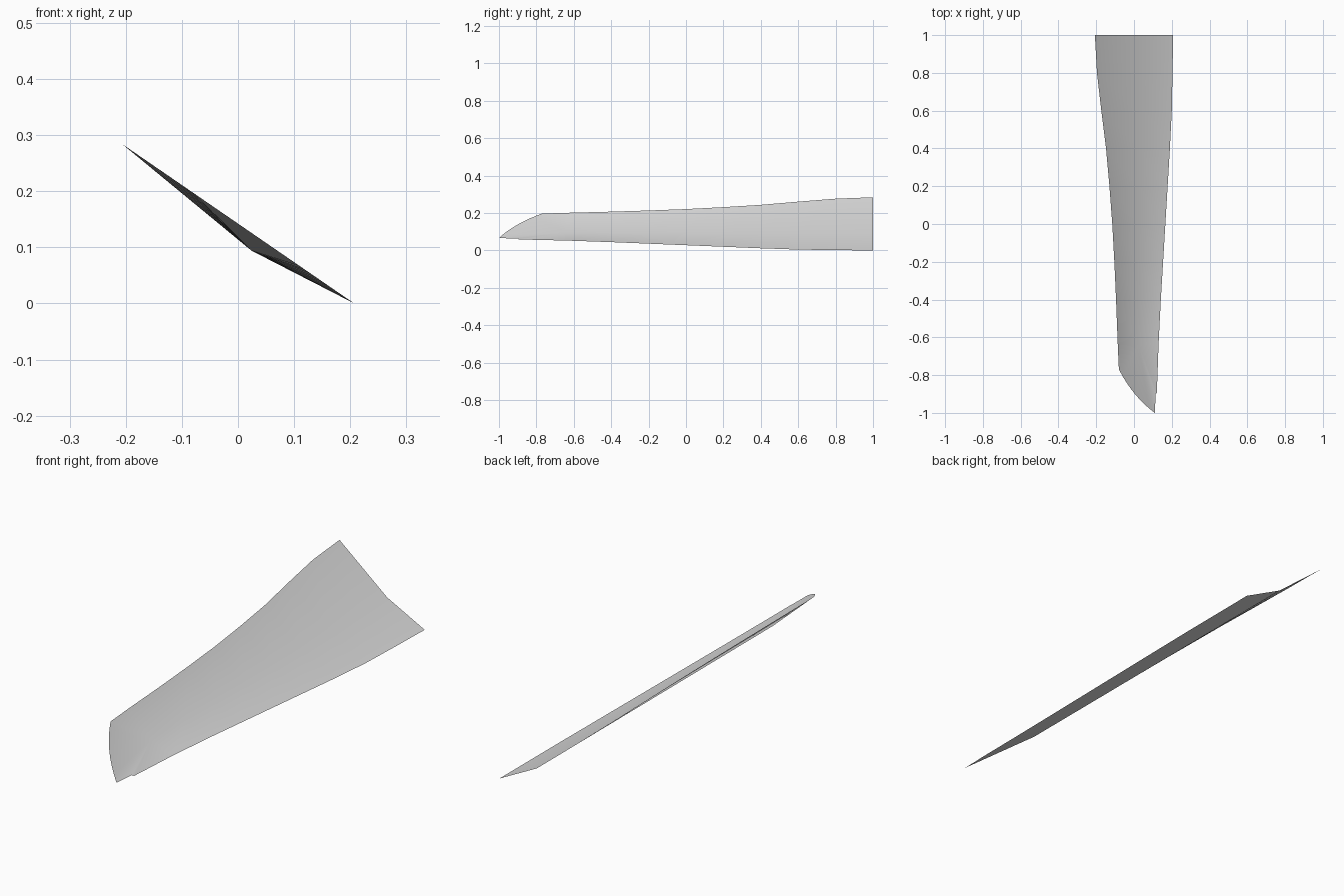
import bpy
import bmesh
from math import radians
from mathutils import Vector

cube = bpy.data.objects.get("Cube")
if cube:
    bpy.data.objects.remove(cube, do_unlink=True)

# Single neutral grey
grey = bpy.data.materials.new("light_grey")
grey.diffuse_color = (0.7, 0.7, 0.7, 1)
grey.use_nodes = True
grey.node_tree.nodes["Principled BSDF"].inputs["Base Color"].default_value = (0.7, 0.7, 0.7, 1)

HALF_WIDTH = 0.207
SLOPE = 0.687          # tilt of the plane that holds the whole rim
KEEL_X, KEEL_Z = 0.024, 0.094


def rim(bm, x, y):
    """Rim vertex lying on the tilted plane."""
    return bm.verts.new((x, y, SLOPE * (HALF_WIDTH - x)))


# Span stations: y, upper edge x, lower edge x
stations = [
    (1.0, -0.207, 0.207),
    (0.8, -0.196, 0.204),
    (0.6, -0.173, 0.2),
    (0.4, -0.148, 0.19),
    (0.2, -0.13, 0.178),
    (0.0, -0.115, 0.166),
    (-0.2, -0.104, 0.154),
    (-0.4, -0.095, 0.142),
    (-0.637, -0.086, 0.13),
]

bm = bmesh.new()

# Shallow folded blade: upper edge, keel, lower edge
rows = [(rim(bm, a, y), bm.verts.new((KEEL_X, y, KEEL_Z)), rim(bm, b, y))
        for y, a, b in stations]
for r0, r1 in zip(rows, rows[1:]):
    for i in range(2):
        bm.faces.new((r0[i], r1[i], r1[i + 1], r0[i + 1]))

# Rounded tip, fanned from the end of the keel
start, bend, end = Vector((-0.08, -0.77)), Vector((-0.005, -0.915)), Vector((0.11, -1))
upper, keel, lower = rows[-1]
outline = [upper]
STEPS = 8
for i in range(STEPS + 1):
    t = i / STEPS
    p = start * (1 - t) ** 2 + bend * 2 * t * (1 - t) + end * t * t
    outline.append(rim(bm, p.x, p.y))
# Small notch in the lower edge near the tip
outline += [rim(bm, 0.115, -0.9), rim(bm, 0.121, -0.895), lower]
for a, b in zip(outline, outline[1:]):
    bm.faces.new((keel, a, b))

bm.normal_update()
mesh = bpy.data.meshes.new("blade")
bm.to_mesh(mesh)
bm.free()
mesh.materials.append(grey)
blade = bpy.data.objects.new("blade", mesh)
bpy.context.collection.objects.link(blade)

for o in bpy.context.selected_objects:
    o.select_set(False)
blade.select_set(True)
bpy.context.view_layer.objects.active = blade
bpy.ops.object.shade_smooth_by_angle(angle=radians(40))
